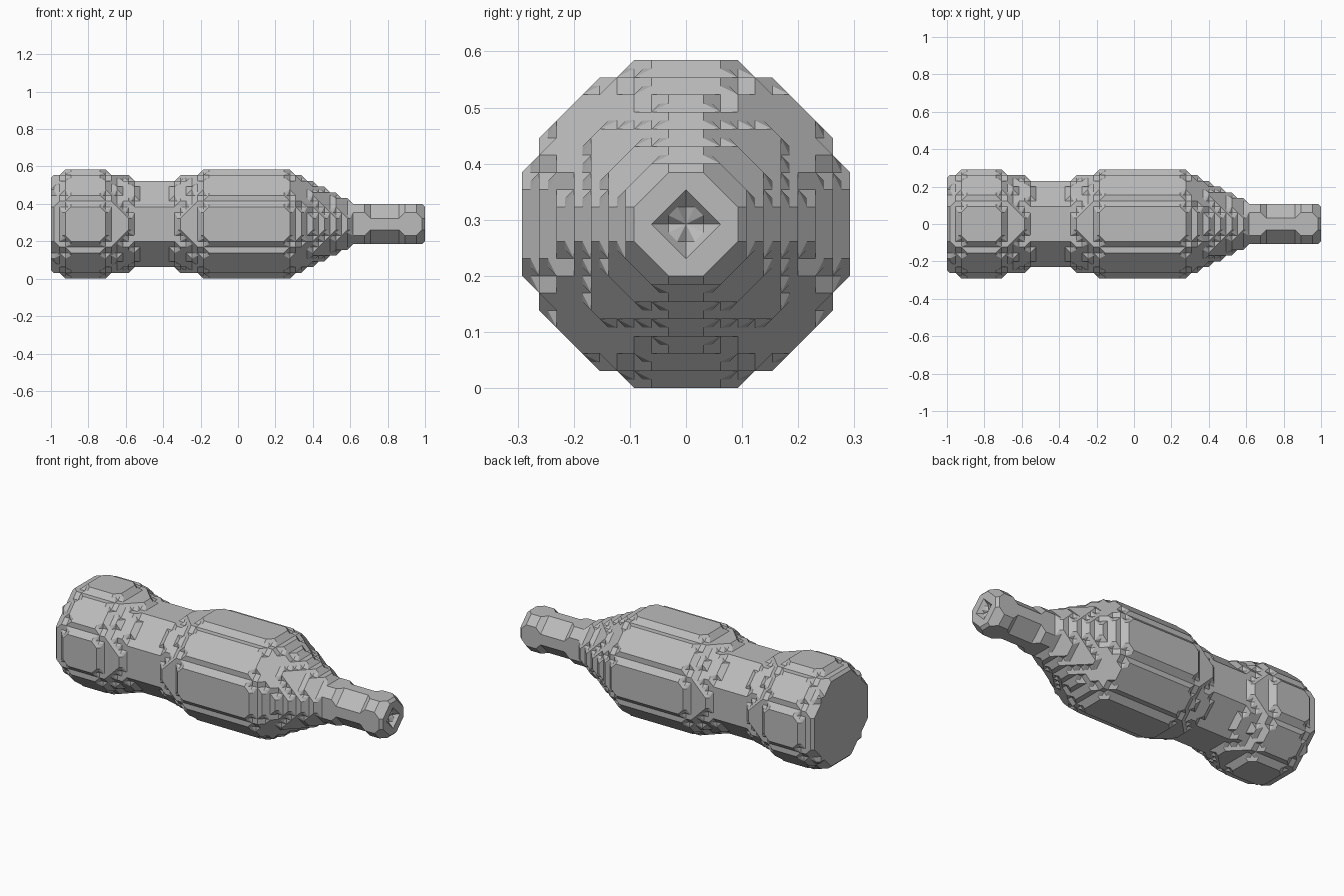
import bpy
import bmesh
from itertools import product
from mathutils import Vector

cube = bpy.data.objects.get("Cube")
if cube:
    bpy.data.objects.remove(cube)

STEP = 2 / 65          # size of one block
AXIS = 9.5 * STEP      # height of the bottle's centre line

# Squared radius of each slice, from base to mouth
base = [73, 80, 85] + [90] * 6 + [85, 80, 73, 68, 65]
waist = [61] + [58] * 6 + [61, 65, 68, 73, 80]
body = [85] + [90] * 14 + [85]
shoulder = [80, 68, 58, 50, 41, 37, 29, 26, 20, 17]
neck = [13] * 3 + [10] * 6 + [13] * 3 + [10]
profile = base + waist + body + shoulder + neck
last = len(profile) - 1


def solid(i, j, k):
    """Whether a block is filled, with a shallow recess in the mouth."""
    if not 0 <= i <= last:
        return False
    if i == last and abs(j) + abs(k) <= 1:
        return False
    return j * j + k * k <= profile[i]


corners = list(product((0, 1), repeat=3))
patches = {}


def patch(filled):
    """Chamfered surface inside one cell, for its pattern of filled corners."""
    if filled not in patches:
        inside = [Vector(c) for c, f in zip(corners, filled) if f]
        outside = [Vector(c) for c, f in zip(corners, filled) if not f]
        points = inside + [(a + b) / 2 for a in inside for b in outside
                           if (a - b).length < 1.1]
        unique = {tuple(p) for p in points}
        hull = bmesh.new()
        for p in sorted(unique):
            hull.verts.new(p)
        bmesh.ops.convex_hull(hull, input=hull.verts[:])
        hull.normal_update()
        centre = sum((v.co for v in hull.verts), Vector()) / len(hull.verts)
        faces = []
        for f in hull.faces:
            pts = [v.co.copy() for v in f.verts]
            on_side = any(all(p[a] == s for p in pts)
                          for a in range(3) for s in (0, 1))
            if not on_side:
                if f.normal.dot(pts[0] - centre) < 0:
                    pts.reverse()
                faces.append(pts)
        hull.free()
        patches[filled] = faces
    return patches[filled]


# Bottle surface, cell by cell
bm = bmesh.new()
found = {}


def vertex(p):
    key = tuple(round(2 * c) for c in p)
    if key not in found:
        x, y, z = p
        found[key] = bm.verts.new(((x - last / 2) * STEP, y * STEP, z * STEP + AXIS))
    return found[key]


for cell in product(range(-1, last + 1), range(-11, 11), range(-11, 11)):
    filled = tuple(solid(*(a + b for a, b in zip(cell, c))) for c in corners)
    if any(filled) and not all(filled):
        for pts in patch(filled):
            verts = [vertex(p + Vector(cell)) for p in pts]
            if not bm.faces.get(verts):
                bm.faces.new(verts)

# Merge coplanar pieces into clean flat facets
bmesh.ops.dissolve_limit(bm, angle_limit=0.01, verts=bm.verts[:], edges=bm.edges[:])

mesh = bpy.data.meshes.new("bottle")
bm.to_mesh(mesh)
bm.free()
bottle = bpy.data.objects.new("bottle", mesh)
bpy.context.collection.objects.link(bottle)

# Plain grey material
grey = bpy.data.materials.new("light grey")
grey.use_nodes = True
colour = (0.5, 0.5, 0.5, 1)
grey.diffuse_color = colour
grey.node_tree.nodes["Principled BSDF"].inputs["Base Color"].default_value = colour
mesh.materials.append(grey)
